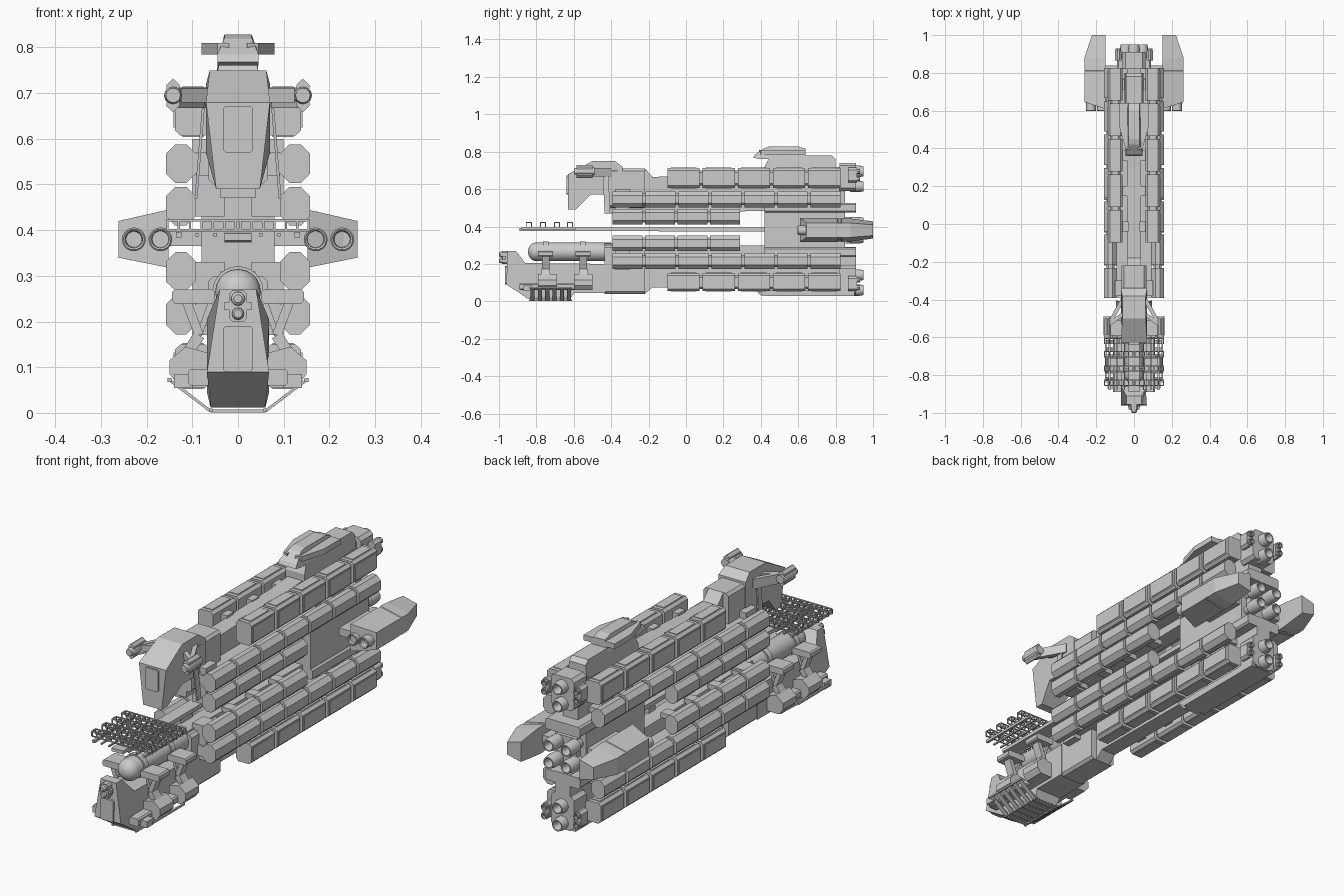
import bpy, bmesh, math
from mathutils import Vector


class Part:
    """Collects simple solids into one named mesh; optional mirror across x = 0."""
    def __init__(self, name, mirror=False):
        self.name, self.mirror, self.bm = name, mirror, bmesh.new()

    def loft(self, rings, caps=True):
        bm = self.bm
        vs = [[bm.verts.new(p) for p in r] for r in rings]
        n = len(vs[0])
        for a, b in zip(vs, vs[1:]):
            for i in range(n):
                bm.faces.new((a[i], a[(i + 1) % n], b[(i + 1) % n], b[i]))
        if caps:
            bm.faces.new(vs[0][::-1])
            bm.faces.new(vs[-1])
        return self

    def box(self, x0, x1, y0, y1, z0, z1, c=0.0):
        return self.sect(chamfer(x0, x1, z0, z1, c), y0, y1)

    def sect(self, xz, y0, y1):              # xz outline pushed along y
        return self.loft([[(x, y, z) for x, z in xz] for y in (y0, y1)])

    def side(self, yz, half):                # yz outline, half-width depends on z
        return self.loft([[(s * half(z), y, z) for y, z in yz] for s in (-1, 1)])

    def lathe(self, x, z, prof, n=16):       # (y, radius) profile around a y axis
        return self.loft([[(x + r * math.cos(2 * math.pi * i / n), y,
                            z + r * math.sin(2 * math.pi * i / n)) for i in range(n)]
                          for y, r in prof])

    def rod(self, p, q, w, h=None):          # rectangular bar between two points
        p, q, h = Vector(p), Vector(q), h or w
        d = (q - p).normalized()
        u = d.cross((0, 1, 0) if abs(d.y) < 0.9 else (0, 0, 1)).normalized() * w / 2
        v = d.cross(u).normalized() * h / 2
        return self.loft([[e + u + v, e - u + v, e - u - v, e + u - v] for e in (p, q)])

    def done(self, smooth=False):
        bmesh.ops.recalc_face_normals(self.bm, faces=self.bm.faces)
        me = bpy.data.meshes.new(self.name)
        self.bm.to_mesh(me)
        ob = bpy.data.objects.new(self.name, me)
        bpy.context.collection.objects.link(ob)
        if self.mirror:
            m = ob.modifiers.new("Mirror", 'MIRROR')
            m.use_mirror_merge = False
        if smooth:
            bpy.context.view_layer.objects.active = ob
            ob.select_set(True)
            bpy.ops.object.shade_smooth_by_angle(angle=math.radians(35))
            ob.select_set(False)


def chamfer(x0, x1, z0, z1, c):
    if c == 0:
        return [(x0, z0), (x1, z0), (x1, z1), (x0, z1)]
    return [(x0 + c, z0), (x1 - c, z0), (x1, z0 + c), (x1, z1 - c),
            (x1 - c, z1), (x0 + c, z1), (x0, z1 - c), (x0, z0 + c)]


# Cargo container rows: x0, x1, z0, z1, chamfer, start, count, pitch, length
rows = {"top_containers": (.06, .138, .607, .712, .012, -.099, 5, .188, .172),
        "upper_containers": (.092, .158, .503, .588, .021, -.393, 7, .1765, .16),
        "upper_inner_containers": (.092, .158, .41, .495, .021, -.393, 4, .1735, .16),
        "lower_inner_containers": (.092, .158, .268, .352, .021, -.393, 4, .1735, .16),
        "lower_containers": (.092, .158, .172, .258, .021, -.393, 7, .1765, .16),
        "bottom_containers": (.06, .138, .055, .15, .012, -.099, 5, .188, .172)}
for name, (x0, x1, z0, z1, c, ys, n, pitch, ln) in rows.items():
    p = Part(name, True)
    for i in range(n):
        y = ys + i * pitch
        p.box(x0, x1, y, y + ln, z0, z1, c)
        if c < .02:                          # raised panels on box containers
            p.box(x0 + .016, x1 - .016, y + .018, y + ln - .018, z0 - .003, z1 + .003)
            p.box(x1 - .01, x1 + .003, y + .012, y + ln - .012, z0 + .018, z1 - .018)
        if i:                                # coupling in the gap
            p.box(x0 + .012, x1 - .012, y - pitch + ln, y, z0 + .012, z1 - .012, .01)
        p.box(.03, x0 + .01, y + ln * .35, y + ln * .65, z0 + .03, z1 - .03)
    p.done()

# Twin hull spines
Part("upper_hull").side([(-.435, .47), (.85, .49), (.85, .72), (.3, .68), (-.18, .665),
                         (-.22, .71), (-.435, .71)], lambda z: .038).done()
Part("lower_hull").side([(-.435, .04), (-.22, .04), (-.18, .075), (.36, .07), (.40, .03),
                         (.91, .03), (.91, .29), (-.435, .31)], lambda z: .038).done()
Part("hull_shoulders").box(-.065, .065, -.435, -.22, .5, .71, .012) \
    .box(-.065, .065, -.435, -.22, .04, .3, .012).done()
Part("hull_side_rails", True).box(.03, .092, -.39, .45, .52, .57).box(.03, .092, -.39, .45, .19, .24) \
    .box(.03, .1, -.38, -.30, .43, .6).box(.03, .1, -.38, -.30, .17, .33).done()

# Central rear block joining both hulls
Part("rear_core").box(-.08, .08, .42, .85, .285, .48).box(-.05, .05, .84, .88, .31, .45).done()
Part("rear_decks").box(-.09, .09, .42, .91, .475, .525, .008) \
    .box(-.09, .09, .42, .91, .237, .288, .008).done()
Part("rear_bulkheads").box(-.06, .06, .82, .91, .59, .74, .015) \
    .box(-.06, .06, .82, .91, .035, .19, .015).done()
Part("keel_plate").side([(.38, .06), (.42, .028), (.9, .028), (.9, .06)], lambda z: .06).done()

# Engine nozzles
noz = [(.84, .02), (.875, .024), (.88, .03), (.925, .031), (.95, .026), (.95, .021), (.91, .014)]
p = Part("engine_nozzles")
for x, z in [(0, .695), (0, .615), (0, .14), (0, .06), (-.045, .42), (.045, .42),
             (-.045, .34), (.045, .34)]:
    p.lathe(x, z, noz)
p.done(True)
p = Part("thruster_pods", True)
for z in (.675, .095):
    p.box(.045, .07, .88, .9, z - .012, z + .012)
    p.box(.066, .1, .865, .915, z - .04, z + .04, .012)
    for dz in (-.02, .02):
        p.lathe(.083, z + dz, [(.9, .012), (.93, .015), (.93, .01), (.915, .008)], 10)
p.done()

# Side nacelles
nac = [(.152, .445), (.262, .42), (.262, .34), (.152, .318)]


def nac_ring(y, k, slant=0, x_out=.262):
    return [(.152 + (x - .152) * (x_out - .152) / .11, y + slant * (x - .152) / .11,
             .382 + (z - .382) * k) for x, z in nac]


Part("side_nacelles", True).loft([nac_ring(.61, 1, .035), nac_ring(.81, 1), nac_ring(.812, .95),
                                  nac_ring(.83, .95), nac_ring(.832, 1), nac_ring(.88, .96),
                                  nac_ring(1, .72, 0, .222)]).done()
Part("nacelle_pylons", True).box(.07, .16, .63, .84, .365, .40).done()
p = Part("nacelle_intakes", True)
for x in (.17, .228):
    p.lathe(x, .38, [(.66, .026), (.6, .026), (.597, .023), (.6, .019), (.635, .017)], 20)
p.lathe(.187, .382, [(.96, .026), (1, .026), (1, .021), (.98, .016)], 16)
p.done(True)

# Bridge on top
Part("bridge_base").side([(.42, .72), (.44, .76), (.47, .78), (.78, .78), (.8, .76), (.8, .70), (.42, .68)],
                         lambda z: .042 if z > .74 else .05).done()
Part("bridge").side([(.36, .768), (.37, .785), (.42, .82), (.45, .828), (.6, .828), (.64, .815), (.64, .76), (.4, .76)],
                    lambda z: .03 if z > .81 else .045).done()
Part("bridge_wings", True).loft([[(x, y, z) for x, y in ((.02, .39), (.045, .40), (.08, .52), (.08, .64), (.02, .64))]
                                 for z in (.785, .81)]).done()

# Upper bow
Part("upper_bow").side([(-.63, .49), (-.59, .49), (-.51, .57), (-.40, .57), (-.34, .55), (-.34, .72),
                        (-.38, .75), (-.5, .75), (-.63, .68)],
                       lambda z: .048 if z < .5 else .062 if z > .74 else .07).done()
Part("upper_bow_panel").box(-.033, .033, -.638, -.62, .57, .672, .006).done()
p = Part("upper_bow_pods", True)
p.box(.128, .156, -.585, -.5, .66, .73, .012).lathe(.142, .695, [(-.6, .016), (-.58, .02), (-.49, .02)], 12)
p.rod((.06, -.40, .69), (.138, -.54, .69), .045, .02).rod((.05, -.47, .695), (.13, -.53, .695), .03, .02)
p.rod((.075, -.43, .68), (.092, -.42, .47), .006, .03)
p.done()

# Lower bow
Part("lower_bow").side([(-.96, .09), (-.84, .012), (-.62, .012), (-.6, .045), (-.43, .045), (-.43, .2),
                        (-.86, .205), (-.91, .27), (-.955, .27)],
                       lambda z: .06 if z < .03 else .04 if z > .25 else .068).done()
Part("lower_bow_panel").box(-.033, .033, -.968, -.95, .09, .19, .006).done()
Part("nose_sensor").box(-.02, .02, -.985, -.95, .2, .268, .008) \
    .lathe(0, .25, [(-1, .009), (-.995, .015), (-.97, .016)], 12) \
    .lathe(0, .217, [(-1, .009), (-.995, .013), (-.97, .014)], 12) \
    .box(-.03, .03, -.982, -.962, .225, .243).done()

# Tank with rounded nose
a = [i * math.pi / 16 for i in range(1, 9)]
Part("tank").lathe(0, .265, [(-.80 - .045 * math.cos(t), .05 * math.sin(t)) for t in a] + [(-.40, .05)], 20).done(True)
p = Part("tank_straps", True)
for y in (-.75, -.55):
    p.loft([[(r * math.cos(t), y + dy, .265 + r * math.sin(t)) for r, dy in
             ((.048, -.014), (.056, -.014), (.056, .014), (.048, .014))]
            for t in [k * math.pi / 12 for k in range(-4, 7)]])
    # Shoulder plate and folded leg beside each strap
    p.box(.05, .145, y - .04, y + .04, .24, .27, .006)
    p.rod((.115, y, .25), (.085, y, .17), .02, .04).rod((.085, y, .17), (.13, y, .10), .025, .045)
    p.rod((.06, y, .24), (.085, y, .17), .012, .03)
p.done()
pod = [(.06, .06), (.13, .06), (.15, .085), (.15, .115), (.115, .145), (.06, .13)]
Part("bow_side_pods", True).sect(pod, -.79, -.69).sect(pod, -.6, -.5) \
    .box(.06, .11, -.89, -.5, .06, .095, .006).box(.1, .14, -.87, -.82, .055, .085).done()

# Ventral ribs under the lower bow
p = Part("ventral_ribs", True)
for i in range(6):
    y = -.82 + i * .039
    p.rod((0, y, .004), (.06, y, .004), .006, .022).rod((.06, y, .004), (.15, y, .072), .006, .022)
p.rod((.15, -.84, .072), (.15, -.61, .072), .008)
p.rod((.06, -.84, .006), (.06, -.61, .006), .008)
p.done()

# Forward boom and antenna lattice
Part("boom").side([(-.89, .377), (.43, .373), (.43, .395), (-.89, .393)], lambda z: .03).done()
p = Part("antenna_lattice", True)
for y in (-.84, -.765, -.69, -.62):
    for dy in (-.014, .014):
        for z in (.4, .422):
            p.rod((0, y + dy, z), (.157, y + dy, z), .005)
        for k in range(7):
            p.rod((.005 + k * .025, y + dy, .4), (.005 + k * .025, y + dy, .422), .005)
    for k in range(7):
        p.rod((.005 + k * .025, y - .014, .422), (.005 + k * .025, y + .014, .422), .005)
for x in (.05, .09, .13):
    p.rod((x, -.88, .39), (x, -.59, .39), .012 if x > .1 else .007)
p.done()
